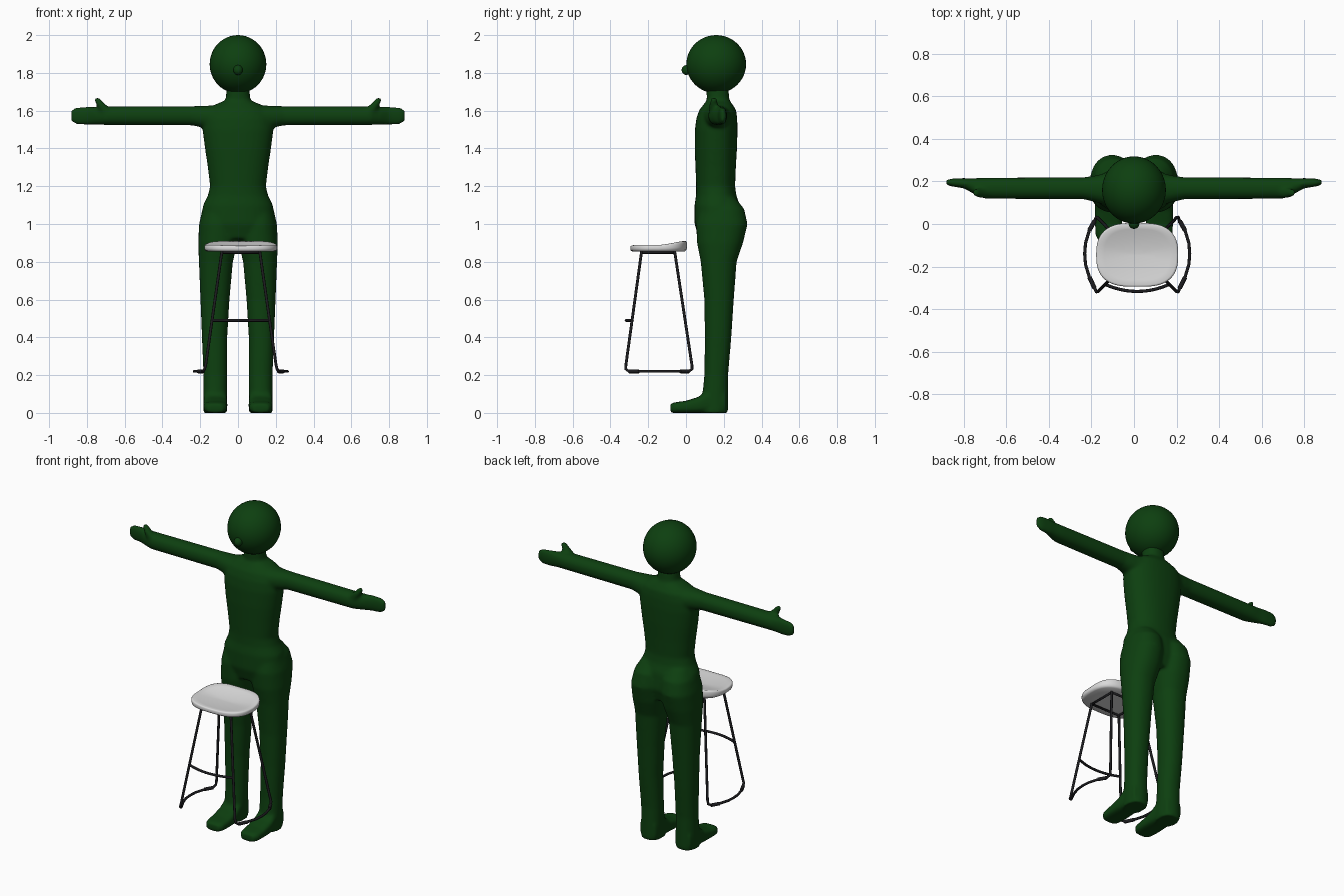
import bpy, bmesh
from math import sin, cos, pi, copysign
from mathutils import Vector

if "Cube" in bpy.data.objects:
    bpy.data.objects.remove(bpy.data.objects["Cube"])


def material(name, rgb):
    m = bpy.data.materials.new(name)
    m.use_nodes = True
    m.diffuse_color = (*rgb, 1)
    bsdf = m.node_tree.nodes["Principled BSDF"]
    bsdf.inputs["Base Color"].default_value = (*rgb, 1)
    bsdf.inputs["Roughness"].default_value = 0.6
    return m


GREEN = material("dark green", (0.004, 0.05, 0.005))
WHITE = material("seat white", (0.7, 0.7, 0.7))
BLACK = material("rod black", (0.012, 0.012, 0.014))


def add_object(name, data, mat):
    ob = bpy.data.objects.new(name, data)
    bpy.context.collection.objects.link(ob)
    data.materials.append(mat)
    return ob


def mesh_object(name, bm, mat):
    bmesh.ops.recalc_face_normals(bm, faces=bm.faces)
    for f in bm.faces:
        f.smooth = True
    me = bpy.data.meshes.new(name)
    bm.to_mesh(me)
    bm.free()
    return add_object(name, me, mat)


def oval(a, power):
    c, s = cos(a), sin(a)
    return copysign(abs(c) ** power, c), copysign(abs(s) ** power, s)


def bridge(bm, rings):
    n = len(rings[0])
    for r, q in zip(rings, rings[1:]):
        for i in range(n):
            j = (i + 1) % n
            bm.faces.new((r[i], r[j], q[j], q[i]))
    bm.faces.new(rings[0])
    bm.faces.new(rings[-1])


def loft(bm, rows, place, side=1, power=0.9, n=32):
    """Closed skin through ovals: (station, centre a, radius a, centre b, radius b)."""
    rings = []
    for t, ac, ar, bc, br in rows:
        ring = []
        for i in range(n):
            u, v = oval(2 * pi * i / n, power)
            x, y, z = place(t, ac + ar * u, bc + br * v)
            ring.append(bm.verts.new((x * side, y, z)))
        rings.append(ring)
    bridge(bm, rings)


def along_x(t, a, b): return t, a, b
def along_y(t, a, b): return a, t, b
def along_z(t, a, b): return a, b, t


# Body: overlapping skins fused into one smooth surface
TORSO = [(0.92, 0, 0.17, 0.17, 0.10), (1.0, 0, 0.2, 0.17, 0.125),
         (1.1, 0, 0.185, 0.165, 0.12), (1.15, 0, 0.16, 0.16, 0.107),
         (1.2, 0, 0.148, 0.157, 0.103), (1.3, 0, 0.16, 0.157, 0.107),
         (1.4, 0, 0.175, 0.158, 0.112), (1.5, 0, 0.188, 0.16, 0.113),
         (1.56, 0, 0.185, 0.163, 0.108), (1.605, 0, 0.165, 0.168, 0.097),
         (1.635, 0, 0.115, 0.17, 0.075), (1.655, 0, 0.065, 0.17, 0.06),
         (1.74, 0, 0.06, 0.165, 0.058)]
LEG = [(0, 0.12, 0.063, 0.15, 0.073), (0.2, 0.12, 0.063, 0.16, 0.063),
       (0.4, 0.124, 0.067, 0.17, 0.07), (0.6, 0.122, 0.077, 0.175, 0.078),
       (0.8, 0.117, 0.09, 0.173, 0.095), (0.9, 0.107, 0.104, 0.18, 0.122),
       (1.0, 0.102, 0.104, 0.19, 0.136), (1.08, 0.095, 0.093, 0.19, 0.118),
       (1.14, 0.085, 0.07, 0.18, 0.08)]
FOOT = [(-0.083, 0.12, 0.042, 0.024, 0.024), (-0.06, 0.12, 0.06, 0.028, 0.028),
        (0.0, 0.12, 0.064, 0.032, 0.032), (0.07, 0.12, 0.064, 0.043, 0.043),
        (0.11, 0.12, 0.062, 0.06, 0.06), (0.21, 0.12, 0.055, 0.06, 0.06)]
ARM = [(0.1, 0.165, 0.085, 1.56, 0.07), (0.17, 0.165, 0.065, 1.566, 0.06),
       (0.24, 0.168, 0.051, 1.573, 0.051), (0.7, 0.168, 0.05, 1.573, 0.049),
       (0.76, 0.18, 0.035, 1.573, 0.047), (0.8, 0.192, 0.024, 1.573, 0.048),
       (0.855, 0.195, 0.019, 1.573, 0.046), (0.883, 0.195, 0.012, 1.573, 0.03)]
THUMB = [(1.57, 0.68, 0.035, 0.15, 0.028), (1.62, 0.715, 0.028, 0.147, 0.025),
         (1.645, 0.735, 0.022, 0.147, 0.021), (1.668, 0.746, 0.013, 0.148, 0.014)]

bm = bmesh.new()
loft(bm, TORSO, along_z)
for side in (1, -1):
    loft(bm, LEG, along_z, side)
    loft(bm, FOOT, along_y, side, power=0.6)
    loft(bm, ARM, along_x, side)
    loft(bm, THUMB, along_z, side)
body = mesh_object("body", bm, GREEN)
remesh = body.modifiers.new("fuse", "REMESH")
remesh.mode = "VOXEL"
remesh.voxel_size = 0.009
remesh.use_smooth_shade = True
relax = body.modifiers.new("relax", "SMOOTH")
relax.factor = 0.5
relax.iterations = 9


# Head and nose
def ball(name, centre, radii):
    bm = bmesh.new()
    bmesh.ops.create_uvsphere(bm, u_segments=40, v_segments=24, radius=1)
    for v in bm.verts:
        v.co = Vector(v.co[i] * radii[i] + centre[i] for i in range(3))
    return mesh_object(name, bm, GREEN)


ball("head", (0, 0.16, 1.846), (0.15, 0.158, 0.154))
ball("nose", (0, 0.002, 1.815), (0.025, 0.025, 0.026))

# Stool seat: rounded slab with a dished top that rises at the back
STOOL_X = 0.015


def seat_top(u, v):
    return 0.89 + 0.01 * max(0, -v) ** 2 + 0.036 * max(0, v) ** 1.5 - 0.014 * (1 - u * u)


bm = bmesh.new()
rings = []
# each ring: scale of the outline, blend from underside (0) to top (1)
for scale, lift in ((0.5, 0), (0.93, 0), (0.985, 0.15), (1, 0.4), (1, 0.75), (0.985, 0.92),
                    (0.95, 1), (0.8, 1), (0.6, 1), (0.4, 1), (0.2, 1), (0.03, 1)):
    ring = []
    for i in range(64):
        u, v = oval(2 * pi * i / 64, 0.62)
        u *= scale * (1 - 0.1 * v * v)
        v *= scale
        z = 0.855 + lift * (seat_top(u, v) - 0.855)
        ring.append(bm.verts.new((STOOL_X + 0.193 * u, -0.145 + 0.15 * v, z)))
    rings.append(ring)
bridge(bm, rings)
mesh_object("stool_seat", bm, WHITE)


# Stool frame: bent rods
def rod(name, points, radius=0.0075, closed=False):
    cu = bpy.data.curves.new(name, "CURVE")
    cu.dimensions = "3D"
    cu.bevel_depth = radius
    cu.bevel_resolution = 2
    cu.use_fill_caps = True
    sp = cu.splines.new("POLY")
    sp.points.add(len(points) - 1)
    for p, (x, y, z) in zip(sp.points, points):
        p.co = (x + STOOL_X, y, z, 1)
    sp.use_cyclic_u = closed
    sp.use_smooth = True
    return add_object(name, cu, BLACK)


SIDE = [(0.1, -0.235, 0.855), (0.186, -0.318, 0.255), (0.192, -0.319, 0.232),
        (0.2, -0.302, 0.22), (0.225, -0.25, 0.22), (0.243, -0.19, 0.22),
        (0.247, -0.14, 0.22), (0.243, -0.09, 0.22), (0.225, -0.03, 0.22),
        (0.2, 0.015, 0.22), (0.192, 0.032, 0.232), (0.186, 0.031, 0.255),
        (0.1, -0.06, 0.855)]
for side, label in ((1, "left"), (-1, "right")):
    rod(label + "_legs", [(x * side, y, z) for x, y, z in SIDE])
    # thicker floor glides at both ends of the runner
    for end, (a, b) in (("front", (3, 4)), ("back", (8, 9))):
        rod(f"{label}_{end}_glide", [(SIDE[k][0] * side, *SIDE[k][1:]) for k in (a, b)], 0.0105)

rod("seat_frame", [(0.1, -0.235, 0.85), (0.1, -0.06, 0.85),
                   (-0.1, -0.06, 0.85), (-0.1, -0.235, 0.85)], closed=True)
rod("footrest", [(0.153 * k / 8, -0.317 + 0.034 * (k / 8) ** 2, 0.49) for k in range(-8, 9)])
